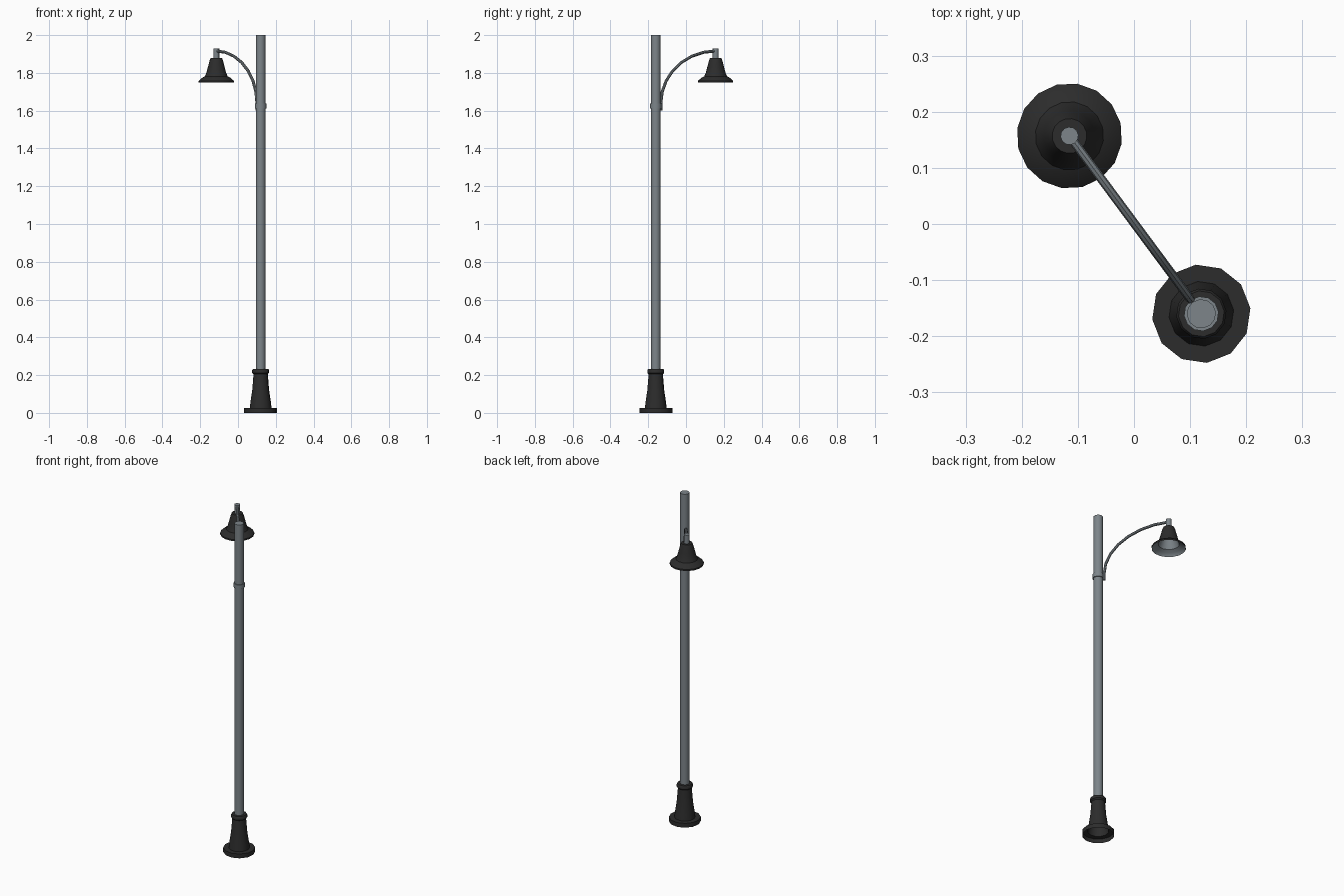
import bpy, bmesh, math
from mathutils import Vector

if "Cube" in bpy.data.objects:
    bpy.data.objects.remove(bpy.data.objects["Cube"])

POLE = Vector((0.12, -0.16, 0))
LAMP = Vector((-0.115, 0.157, 0))
REACH = (LAMP - POLE).length
DIR = (LAMP - POLE).normalized()
YAW = math.atan2(DIR.y, DIR.x)


def material(name, rgb):
    m = bpy.data.materials.new(name)
    m.diffuse_color = (*rgb, 1)
    m.use_nodes = True
    m.node_tree.nodes["Principled BSDF"].inputs["Base Color"].default_value = m.diffuse_color
    return m


GREY = material("grey metal", (0.205, 0.235, 0.255))
BLACK = material("black iron", (0.025, 0.025, 0.025))


def finish(name, bm, mat):
    me = bpy.data.meshes.new(name)
    bm.to_mesh(me)
    bm.free()
    me.materials.append(mat)
    ob = bpy.data.objects.new(name, me)
    bpy.context.collection.objects.link(ob)
    bpy.context.view_layer.objects.active = ob
    for o in bpy.context.selected_objects:
        o.select_set(False)
    ob.select_set(True)
    bpy.ops.object.shade_smooth_by_angle(angle=math.radians(35))
    return ob


def lathe(name, centre, profile, sides, mat, cap_bottom=False, cap_top=False):
    """Rings from (radius, z) pairs, listed bottom to top along the outside."""
    bm = bmesh.new()
    rings = []
    for r, z in profile:
        rings.append([bm.verts.new((centre.x + r * math.cos(YAW + math.tau * i / sides),
                                    centre.y + r * math.sin(YAW + math.tau * i / sides), z))
                      for i in range(sides)])
    for a, b in zip(rings, rings[1:]):
        for i in range(sides):
            j = (i + 1) % sides
            bm.faces.new((a[i], a[j], b[j], b[i]))
    if cap_bottom:
        bm.faces.new(rings[0][::-1])
    if cap_top:
        bm.faces.new(rings[-1])
    return finish(name, bm, mat)


# Flared base, hollow underneath
lathe("base", POLE, [(0.088, 0), (0.088, 0.026), (0.058, 0.026), (0.054, 0.06), (0.045, 0.12),
                     (0.038, 0.205), (0.045, 0.212), (0.045, 0.226), (0.041, 0.232), (0.025, 0.232)],
      12, BLACK)

# Pole and its collar
lathe("pole", POLE, [(0.026, 0.2), (0.026, 2.0)], 12, GREY, cap_top=True)
lathe("collar", POLE, [(0.025, 1.612), (0.031, 1.612), (0.031, 1.637), (0.025, 1.637)], 12, GREY)

# Curved arm: quarter ellipse swept with a small tube
path = [(0.033, 1.60)]
for k in range(8):
    t = math.radians(90 * k / 7)
    path.append((REACH - (REACH - 0.033) * math.cos(t), 1.638 + 0.278 * math.sin(t)))
bm = bmesh.new()
side = Vector((-DIR.y, DIR.x, 0))
rings = []
for n, (d, z) in enumerate(path):
    p0, p1 = path[max(n - 1, 0)], path[min(n + 1, len(path) - 1)]
    tan = (DIR * (p1[0] - p0[0]) + Vector((0, 0, p1[1] - p0[1]))).normalized()
    nor = tan.cross(side)
    c = POLE + DIR * d + Vector((0, 0, z))
    rings.append([bm.verts.new(c + 0.008 * (nor * math.cos(math.tau * i / 8)
                                            + side * math.sin(math.tau * i / 8)))
                  for i in range(8)])
for a, b in zip(rings, rings[1:]):
    for i in range(8):
        j = (i + 1) % 8
        bm.faces.new((a[i], a[j], b[j], b[i]))
bm.faces.new(rings[0])
bm.faces.new(rings[-1])
bmesh.ops.recalc_face_normals(bm, faces=bm.faces)
finish("arm", bm, GREY)

# Lamp stem
lathe("lamp_stem", LAMP, [(0.016, 1.86), (0.016, 1.93)], 12, GREY, cap_top=True)

# Bell-shaped shade with grey lining
lathe("lamp_shade", LAMP, [(0.094, 1.749), (0.094, 1.758), (0.079, 1.772), (0.061, 1.782),
                           (0.053, 1.80), (0.045, 1.83), (0.036, 1.864), (0.031, 1.878)],
      16, BLACK, cap_top=True)
lathe("shade_lining", LAMP, [(0.02, 1.84), (0.036, 1.83), (0.05, 1.795), (0.058, 1.776),
                             (0.077, 1.766), (0.091, 1.755), (0.094, 1.749)],
      16, GREY, cap_bottom=False)
lathe("lining_top", LAMP, [(0.001, 1.84), (0.02, 1.84)], 16, GREY)
